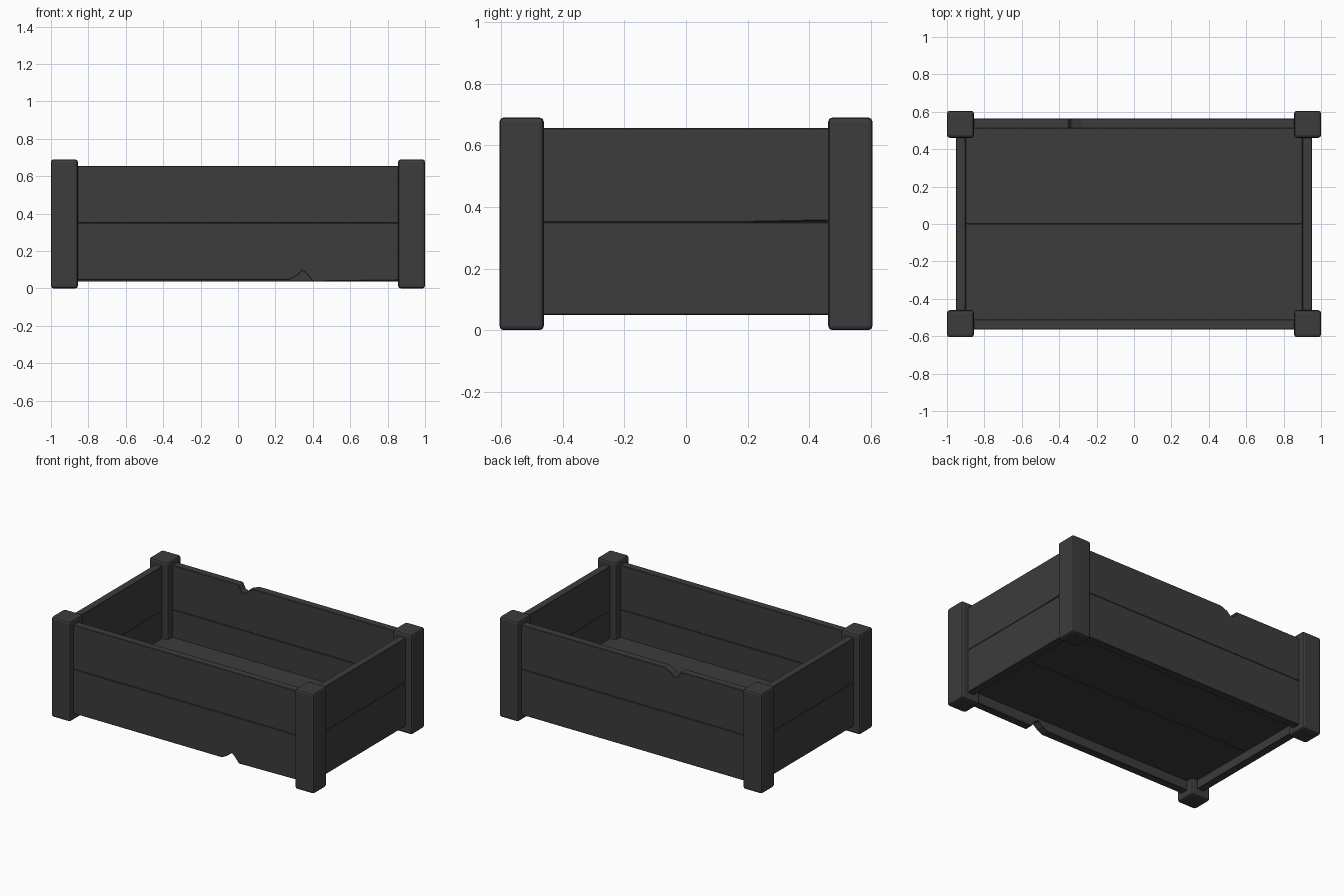
import bpy, bmesh
from mathutils import Vector

cube = bpy.data.objects.get("Cube")
if cube:
    bpy.data.objects.remove(cube, do_unlink=True)

wood = bpy.data.materials.new("charcoal_wood")
wood.use_nodes = True
wood.diffuse_color = (0.045, 0.045, 0.045, 1)
bsdf = next(n for n in wood.node_tree.nodes if n.type == 'BSDF_PRINCIPLED')
bsdf.inputs["Base Color"].default_value = wood.diffuse_color
bsdf.inputs["Roughness"].default_value = 0.8


def finish(name, bm, bevel, segments=1):
    bmesh.ops.recalc_face_normals(bm, faces=bm.faces)
    mesh = bpy.data.meshes.new(name)
    bm.to_mesh(mesh)
    bm.free()
    mesh.materials.append(wood)
    obj = bpy.data.objects.new(name, mesh)
    bpy.context.collection.objects.link(obj)
    mod = obj.modifiers.new("worn_edges", 'BEVEL')
    mod.width = bevel
    mod.segments = segments
    mod.limit_method = 'ANGLE'
    return obj


def board(name, outline, place, start, thickness):
    """Extrude an outline; place maps (along, across, depth) to x, y, z."""
    bm = bmesh.new()
    face = bm.faces.new([bm.verts.new(place(a, b, start)) for a, b in outline])
    out = bmesh.ops.extrude_face_region(bm, geom=[face])
    shift = Vector(place(0, 0, thickness))
    verts = [g for g in out["geom"] if isinstance(g, bmesh.types.BMVert)]
    bmesh.ops.translate(bm, verts=verts, vec=shift)
    return finish(name, bm, 0.003)


def along_x(a, b, d):
    return (a, d, b)


def along_y(a, b, d):
    return (d, a, b)


def flat(a, b, d):
    return (a, b, d)


def rect(half, low, high):
    return [(-half, low), (half, low), (half, high), (-half, high)]


LONG, SHORT = 0.88, 0.5
SEAM, TOP = 0.35, 0.655

# Corner posts
for sx, side in ((-1, "right"), (1, "left")):
    for sy, end in ((-1, "front"), (1, "back")):
        bm = bmesh.new()
        bmesh.ops.create_cube(bm, size=1)
        bmesh.ops.scale(bm, vec=(0.144, 0.144, 0.69), verts=bm.verts)
        bmesh.ops.translate(bm, vec=(sx * 0.928, sy * 0.533, 0.345), verts=bm.verts)
        finish(f"{end}_{side}_post", bm, 0.014, 2)

# Front boards, the lower one chipped along its bottom edge
board("front_upper_board", rect(LONG, SEAM, TOP), along_x, -0.565, 0.054)
board("front_lower_board",
      [(-LONG, 0.045), (0.27, 0.045), (0.31, 0.065), (0.345, 0.095), (0.37, 0.075),
       (0.40, 0.037), (LONG, 0.044), (LONG, SEAM), (-LONG, SEAM)],
      along_x, -0.565, 0.054)

# Back boards, the upper one chipped along its top edge
board("back_upper_board",
      [(-LONG, SEAM), (LONG, SEAM), (LONG, TOP), (-0.23, TOP), (-0.28, 0.635),
       (-0.31, 0.605), (-0.335, 0.615), (-0.355, TOP), (-LONG, TOP)],
      along_x, 0.511, 0.054)
board("back_lower_board", rect(LONG, 0.036, SEAM), along_x, 0.511, 0.054)

# End boards, with a narrow split opening on the left end
for side, start in (("right", -0.953), ("left", 0.9)):
    lower = rect(SHORT, 0.05, SEAM)
    upper = rect(SHORT, SEAM, TOP)
    if side == "left":
        upper[1:2] = [(0.2, SEAM), (SHORT, SEAM + 0.006)]
    board(f"{side}_lower_board", lower, along_y, start, 0.053)
    board(f"{side}_upper_board", upper, along_y, start, 0.053)

# Floor planks
board("front_floor_plank", rect(0.902, -0.513, 0), flat, 0.11, 0.05)
board("back_floor_plank", rect(0.902, 0, 0.513), flat, 0.11, 0.05)
